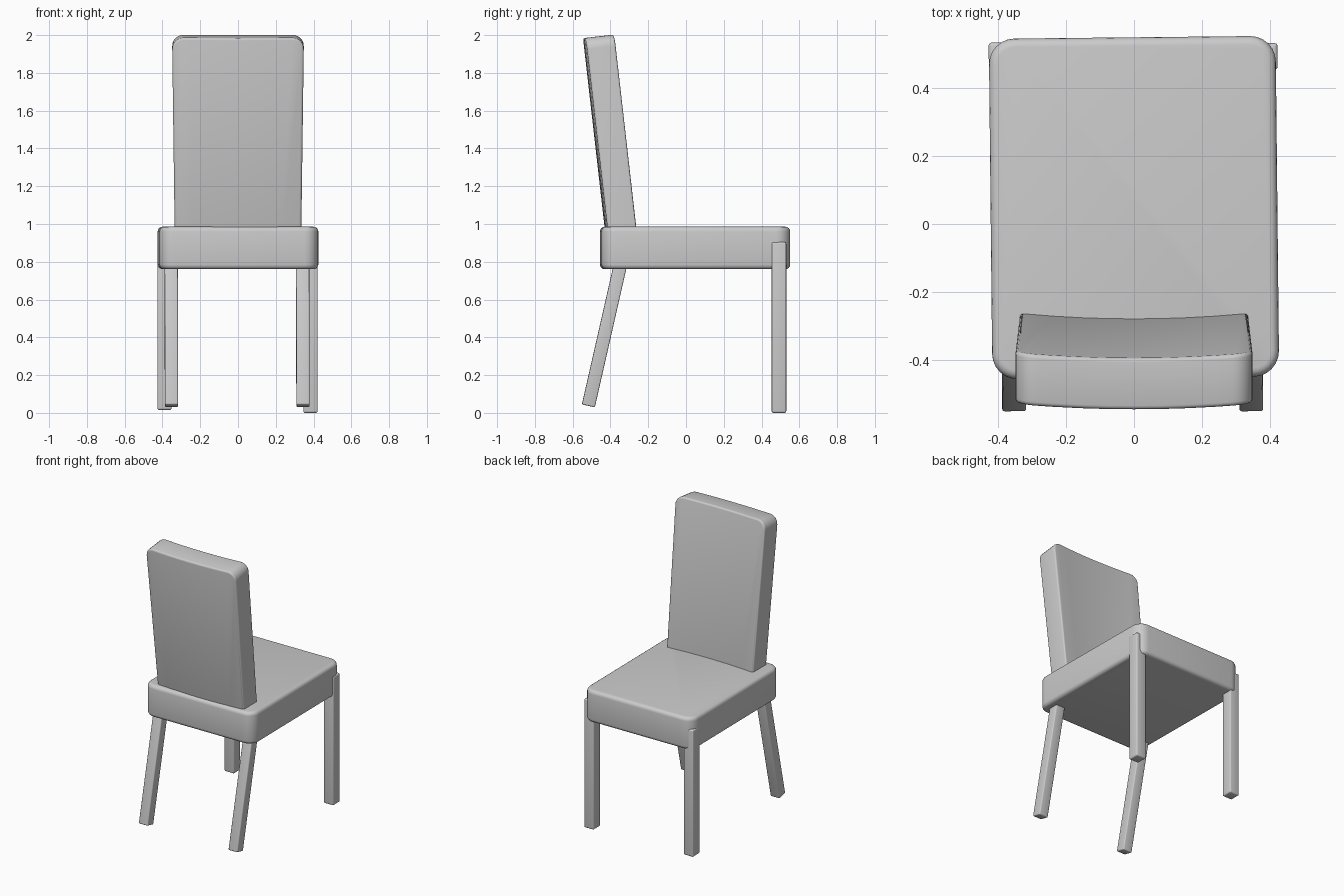
import bpy, bmesh
from math import radians
from mathutils import Matrix, Vector

if "Cube" in bpy.data.objects:
    bpy.data.objects.remove(bpy.data.objects["Cube"])


def block(name, size, loc, rot, axis, corner, rim, corners=lambda e: True,
          shape=None, cuts=(), segs=6):
    """Box whose edges along `axis` get a corner radius, and whose end faces get a rim radius."""
    bm = bmesh.new()
    bmesh.ops.create_cube(bm, size=1)
    bmesh.ops.scale(bm, vec=size, verts=bm.verts)

    def along(e):
        d = (e.verts[0].co - e.verts[1].co).normalized()
        return abs(d[axis]) > 0.99

    edges = [e for e in bm.edges if along(e) and corners(e)]
    bmesh.ops.bevel(bm, geom=edges, offset=corner, segments=segs,
                    affect='EDGES', profile=0.5)
    bm.normal_update()
    edges = list({e for f in bm.faces if abs(f.normal[axis]) > 0.99 for e in f.edges})
    bmesh.ops.bevel(bm, geom=edges, offset=rim, segments=4,
                    affect='EDGES', profile=0.5)
    # extra loops so the shape can be bent
    for x in cuts:
        bmesh.ops.bisect_plane(bm, geom=bm.verts[:] + bm.edges[:] + bm.faces[:],
                               plane_co=(x, 0, 0), plane_no=(1, 0, 0))
    if shape:
        for v in bm.verts:
            v.co = shape(v.co)
    bmesh.ops.recalc_face_normals(bm, faces=bm.faces)
    me = bpy.data.meshes.new(name)
    bm.to_mesh(me)
    bm.free()
    ob = bpy.data.objects.new(name, me)
    bpy.context.collection.objects.link(ob)
    ob.location = loc
    ob.rotation_euler = [radians(a) for a in rot]
    bpy.ops.object.select_all(action='DESELECT')
    ob.select_set(True)
    bpy.context.view_layer.objects.active = ob
    bpy.ops.object.shade_smooth_by_angle(angle=radians(35))
    return ob


# Seat cushion, turned very slightly
block("seat", (0.842, 1.0, 0.225), (0, 0.048, 0.873), (0, 0, 0.6), 2, 0.075, 0.025)

# Backrest: leaning, widening upward, gently bowed
H = 1.049


def bow(co):
    t = co.z / H + 0.5
    return Vector((co.x * (1 + 0.04 * (t - 1)), co.y + 0.13 * co.x ** 2 - 0.006, co.z))


lean = Matrix.Rotation(radians(6.5), 3, 'X')
back_mid = Vector((0, -0.345, 0.951)) + lean @ Vector((0, 0, H / 2))
block("backrest", (0.698, 0.152, H), back_mid, (6.5, 0, 0), 1, 0.06, 0.012,
      corners=lambda e: e.verts[0].co.z > 0, shape=bow,
      cuts=[-0.24, -0.16, -0.08, 0, 0.08, 0.16, 0.24])

# Legs: straight pair at +y, splayed pair under the backrest
for side, x, y, z in (("left", -0.389, 0.494, 0.461), ("right", 0.384, 0.492, 0.452)):
    block("straight_leg_" + side, (0.075, 0.077, 0.89 if side == "left" else 0.904),
          (x, y, z), (0, 0, 0.6), 2, 0.008, 0.01, segs=3)
for side, x in (("left", -0.353), ("right", 0.343)):
    block("splayed_leg_" + side, (0.07, 0.07, 0.83), (x, -0.425, 0.442),
          (-12.8, 0, 0.6), 2, 0.007, 0.007, segs=3)
